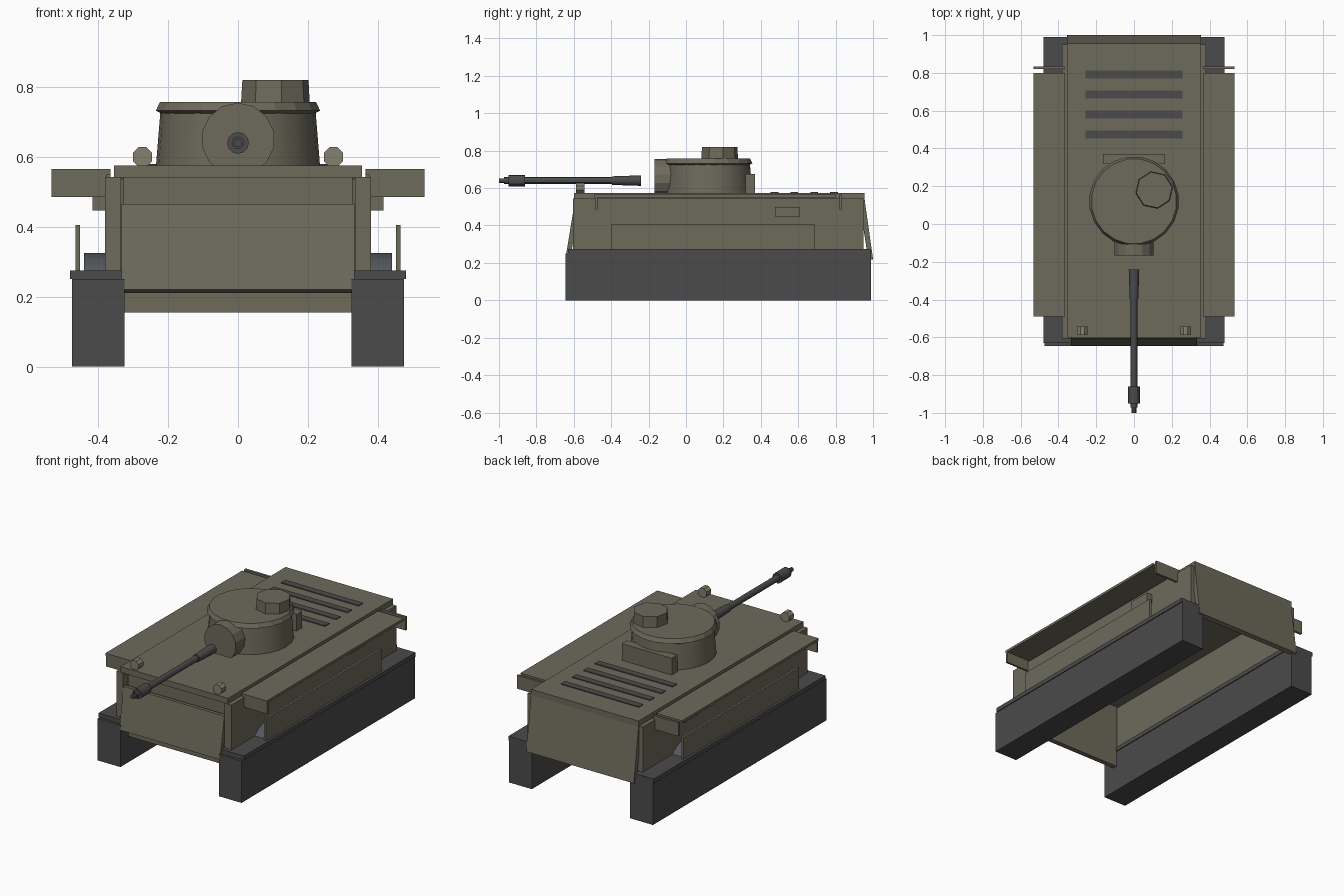
import bpy, bmesh, math
from mathutils import Matrix

if "Cube" in bpy.data.objects:
    bpy.data.objects.remove(bpy.data.objects["Cube"])


def material(name, col):
    m = bpy.data.materials.new(name)
    m.diffuse_color = (*col, 1)
    m.use_nodes = True
    m.node_tree.nodes["Principled BSDF"].inputs["Base Color"].default_value = m.diffuse_color
    return m


OLIVE = material("olive", (0.155, 0.145, 0.105))
DARK = material("dark_metal", (0.07, 0.07, 0.07))
STEEL = material("wheel_steel", (0.09, 0.1, 0.11))
LAMP = material("lamp", (0.23, 0.22, 0.16))


def finish(bm, name, mat, smooth=False):
    bmesh.ops.recalc_face_normals(bm, faces=bm.faces)
    me = bpy.data.meshes.new(name)
    bm.to_mesh(me)
    bm.free()
    me.materials.append(mat)
    ob = bpy.data.objects.new(name, me)
    bpy.context.collection.objects.link(ob)
    if smooth:
        bpy.ops.object.select_all(action='DESELECT')
        ob.select_set(True)
        bpy.context.view_layer.objects.active = ob
        bpy.ops.object.shade_smooth_by_angle(angle=math.radians(30))
    return ob


def prism(name, x0, x1, yz, mat=OLIVE):
    """Extrude a y-z profile along x."""
    bm = bmesh.new()
    f = bm.faces.new([bm.verts.new((x0, y, z)) for y, z in yz])
    r = bmesh.ops.extrude_face_region(bm, geom=[f])
    bmesh.ops.translate(bm, vec=(x1 - x0, 0, 0),
                        verts=[v for v in r["geom"] if isinstance(v, bmesh.types.BMVert)])
    return finish(bm, name, mat)


def box(name, x0, x1, y0, y1, z0, z1, mat=OLIVE):
    return prism(name, x0, x1, [(y0, z0), (y1, z0), (y1, z1), (y0, z1)], mat)


def pair(name, x0, x1, y0, y1, z0, z1, mat=OLIVE):
    for side, s in (("right", 1), ("left", -1)):
        box(f"{name}_{side}", s * x0, s * x1, y0, y1, z0, z1, mat)


def lathe(name, loc, axis, prof, n, mat=OLIVE, smooth=False, turn=0.0):
    """Capped rings (radius, height) turned about an axis through loc."""
    bm = bmesh.new()
    rings = []
    for r, h in prof:
        rings.append([bm.verts.new((r * math.cos(turn + math.tau * i / n),
                                    r * math.sin(turn + math.tau * i / n), h)) for i in range(n)])
    for a, b in zip(rings, rings[1:]):
        for i in range(n):
            bm.faces.new((a[i], a[(i + 1) % n], b[(i + 1) % n], b[i]))
    bm.faces.new(rings[0])
    bm.faces.new(rings[-1])
    rot = {'Z': Matrix(), 'Y': Matrix.Rotation(math.pi / 2, 4, 'X'),
           'X': Matrix.Rotation(math.pi / 2, 4, 'Y')}[axis]  # Y points to the front
    bm.transform(Matrix.Translation(loc) @ rot)
    return finish(bm, name, mat, smooth)


# Track blocks with their covers and the side skirts
pair("track", 0.325, 0.475, -0.645, 0.99, 0, 0.25, DARK)
pair("track_cover", 0.32, 0.48, -0.63, 0.99, 0.25, 0.275, DARK)
pair("side_skirt", 0.452, 0.465, -0.40, 0.69, 0.275, 0.405)

# Wheels, mostly buried in the track blocks
for s in (-1, 1):
    for i in range(6):
        lathe("road_wheel", (s * 0.41, -0.27 + i * 0.165, 0.165), 'X',
              [(0.16, -0.03), (0.16, 0.03)], 24, STEEL, True)

# Open-bottomed hull made of plates
box("deck", -0.355, 0.355, -0.60, 0.955, 0.54, 0.575)
pair("hull_side", 0.335, 0.38, -0.605, 0.95, 0.275, 0.543)
box("inner_front_plate", -0.327, 0.327, -0.57, -0.54, 0.155, 0.54)
prism("front_plate", -0.333, 0.333,
      [(-0.605, 0.465), (-0.645, 0.22), (-0.62, 0.21), (-0.58, 0.463)])
prism("rear_plate", -0.355, 0.355,
      [(0.955, 0.54), (1.0, 0.22), (0.975, 0.212), (0.925, 0.537)])

# Fenders, end flaps and side boxes
pair("fender", 0.365, 0.533, -0.49, 0.80, 0.55, 0.565)
pair("front_flap", 0.375, 0.533, -0.486, -0.474, 0.485, 0.552)
pair("rear_flap", 0.365, 0.533, 0.82, 0.834, 0.485, 0.565)
pair("side_box", 0.378, 0.416, 0.475, 0.61, 0.447, 0.50)

# Engine grilles
for i in range(4):
    box("engine_grille", -0.257, 0.257, 0.453 + 0.106 * i, 0.494 + 0.106 * i, 0.57, 0.58, DARK)

# Headlights
for s in (-1, 1):
    lathe("headlight", (s * 0.273, -0.565, 0.60), 'Y',
          [(0.03, -0.022), (0.03, 0.022)], 8, LAMP, turn=math.pi / 8)

# Turret with roof, mantlet, cupola and rear bin
lathe("turret", (0, 0.12, 0), 'Z', [(0.235, 0.57), (0.222, 0.73)], 24, OLIVE, True)
lathe("turret_roof", (0, 0.12, 0), 'Z',
      [(0.222, 0.724), (0.238, 0.732), (0.226, 0.757)], 20, turn=math.pi / 20)
lathe("mantlet", (0, -0.12, 0.65), 'Y', [(0.105, -0.05), (0.105, 0.048)], 14, turn=math.pi / 14)
lathe("cupola", (0.107, 0.18, 0), 'Z', [(0.1, 0.75), (0.096, 0.82)], 8, turn=math.radians(10))
box("turret_bin", -0.165, 0.165, 0.318, 0.37, 0.575, 0.675)

# Gun with sleeve, barrel, muzzle brake and tip
lathe("gun", (0, 0, 0.64), 'Y',
      [(0.028, 0.24), (0.023, 0.395), (0.018, 0.395), (0.018, 0.86), (0.031, 0.86), (0.031, 0.95),
       (0.018, 0.95), (0.018, 0.972), (0.012, 0.972), (0.012, 1.0)], 12, DARK, True)
